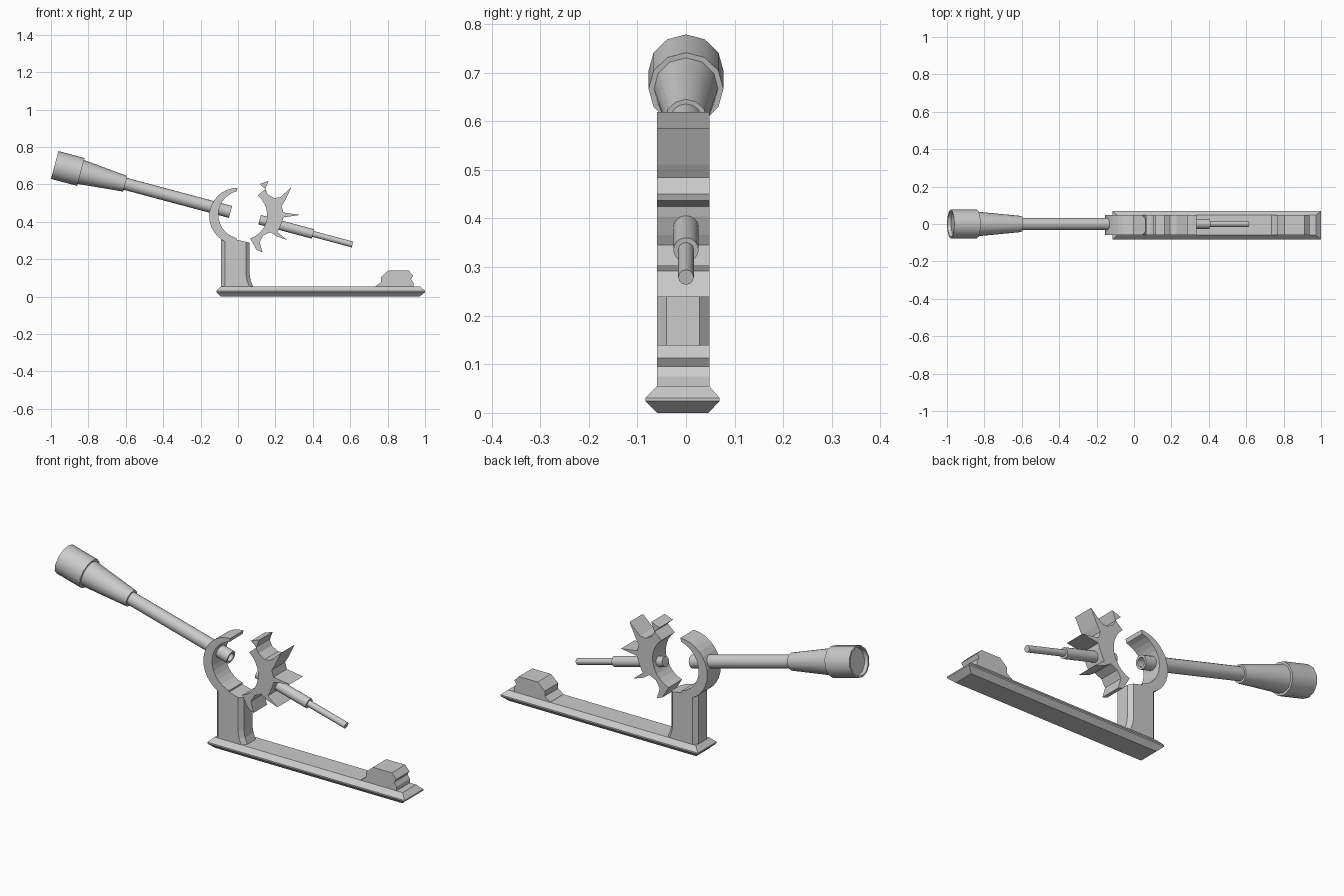
import bpy, bmesh, math
from mathutils import Vector

if "Cube" in bpy.data.objects:
    bpy.data.objects.remove(bpy.data.objects["Cube"])

Y0, Y1 = -0.06, 0.048          # common depth of the flat-sided parts


def finish(name, bm, smooth=None):
    bmesh.ops.recalc_face_normals(bm, faces=bm.faces)
    me = bpy.data.meshes.new(name)
    bm.to_mesh(me)
    bm.free()
    ob = bpy.data.objects.new(name, me)
    bpy.context.collection.objects.link(ob)
    if smooth:
        bpy.ops.object.select_all(action='DESELECT')
        ob.select_set(True)
        bpy.context.view_layer.objects.active = ob
        bpy.ops.object.shade_smooth_by_angle(angle=math.radians(smooth))
    return ob


def loft(name, loops, smooth=None):
    """Skin a stack of equal-length loops and cap both ends."""
    bm = bmesh.new()
    rings = [[bm.verts.new(p) for p in loop] for loop in loops]
    n = len(rings[0])
    for a, b in zip(rings, rings[1:]):
        for i in range(n):
            j = (i + 1) % n
            bm.faces.new((a[i], a[j], b[j], b[i]))
    bm.faces.new(rings[0])
    bm.faces.new(rings[-1])
    return finish(name, bm, smooth)


def slab(name, pts):
    """Extrude an x-z outline through the common depth."""
    return loft(name, [[(x, y, z) for x, z in pts] for y in (Y0, Y1)])


# Tilted axis shared by all the round parts
START, END = Vector((-0.98, 0, 0.704)), Vector((0.612, 0, 0.279))
AXIS = (END - START).normalized()
SIDE = Vector((0, 1, 0))
UP = SIDE.cross(AXIS)


def lathe(name, profile, sides):
    loops = []
    for t, r in profile:
        c = START + AXIS * t
        loops.append([c + r * (math.cos(a) * SIDE + math.sin(a) * UP)
                      for a in (2 * math.pi * i / sides for i in range(sides))])
    return loft(name, loops, 35)


lathe("eyepiece", [(0.02, 0.067), (0, 0.069), (0, 0.077), (0.145, 0.077),
                   (0.145, 0.066), (0.39, 0.043), (0.39, 0.03)], 12)
lathe("long_tube", [(0.38, 0.033), (0.973, 0.033), (0.973, 0.022), (0.93, 0.022)], 16)
lathe("short_tube", [(1.134, 0.026), (1.43, 0.026)], 16)
lathe("pin", [(1.42, 0.016), (1.648, 0.016)], 12)


# Base bar: bevelled all round, widest at mid height
def rect(x0, x1, y0, y1, z):
    return [(x0, y0, z), (x1, y0, z), (x1, y1, z), (x0, y1, z)]


loft("base_bar", [rect(-0.09, 0.97, -0.059, 0.046, 0),
                  rect(-0.115, 1.0, -0.083, 0.069, 0.024),
                  rect(-0.115, 1.0, -0.083, 0.069, 0.031),
                  rect(-0.09, 0.973, Y0, Y1, 0.055)])

slab("end_block", [(0.735, 0.05), (0.735, 0.056), (0.765, 0.077), (0.765, 0.105),
                   (0.805, 0.14), (0.912, 0.14), (0.937, 0.113), (0.925, 0.095),
                   (0.938, 0.075), (0.938, 0.05)])


# Upright post: chamfered corners, sloping top, flared foot
def post_loop(right, z_left, z_right):
    x0, x1, c = -0.09, right, 0.02
    xy = [(x0 + c, Y0), (x1 - c, Y0), (x1, Y0 + c), (x1, Y1 - c),
          (x1 - c, Y1), (x0 + c, Y1), (x0, Y1 - c), (x0, Y0 + c)]
    return [(x, y, z_left + (z_right - z_left) * (x - x0) / (x1 - x0)) for x, y in xy]


loft("post", [post_loop(0.083, 0.05, 0.05), post_loop(0.068, 0.085, 0.085),
              post_loop(0.062, 0.12, 0.12), post_loop(0.062, 0.325, 0.288)])


# Crescent: area between two offset circles
def arc(cx, cz, r, a0, a1, n):
    return [(cx + r * math.cos(math.radians(a0 + (a1 - a0) * i / n)),
             cz + r * math.sin(math.radians(a0 + (a1 - a0) * i / n)))
            for i in range(n + 1)]


slab("crescent", arc(-0.002, 0.43, 0.152, 90, 268, 16)
     + arc(0.024, 0.438, 0.129, 255, 104, 14))

# Rayed half ring: rays on the outside, round on the inside
rays = [(0.146, 0.575), (0.116, 0.602), (0.163, 0.619), (0.144, 0.575),
        (0.158, 0.548), (0.193, 0.527), (0.227, 0.532), (0.286, 0.586),
        (0.25, 0.511), (0.233, 0.484), (0.243, 0.45), (0.334, 0.437),
        (0.243, 0.424), (0.238, 0.404), (0.222, 0.366), (0.21, 0.345),
        (0.265, 0.302), (0.206, 0.323), (0.174, 0.345), (0.136, 0.328),
        (0.115, 0.292), (0.131, 0.238), (0.1, 0.25)]
slab("rayed_half_ring", rays + arc(0.024, 0.436, 0.132, -72, 52, 10))
